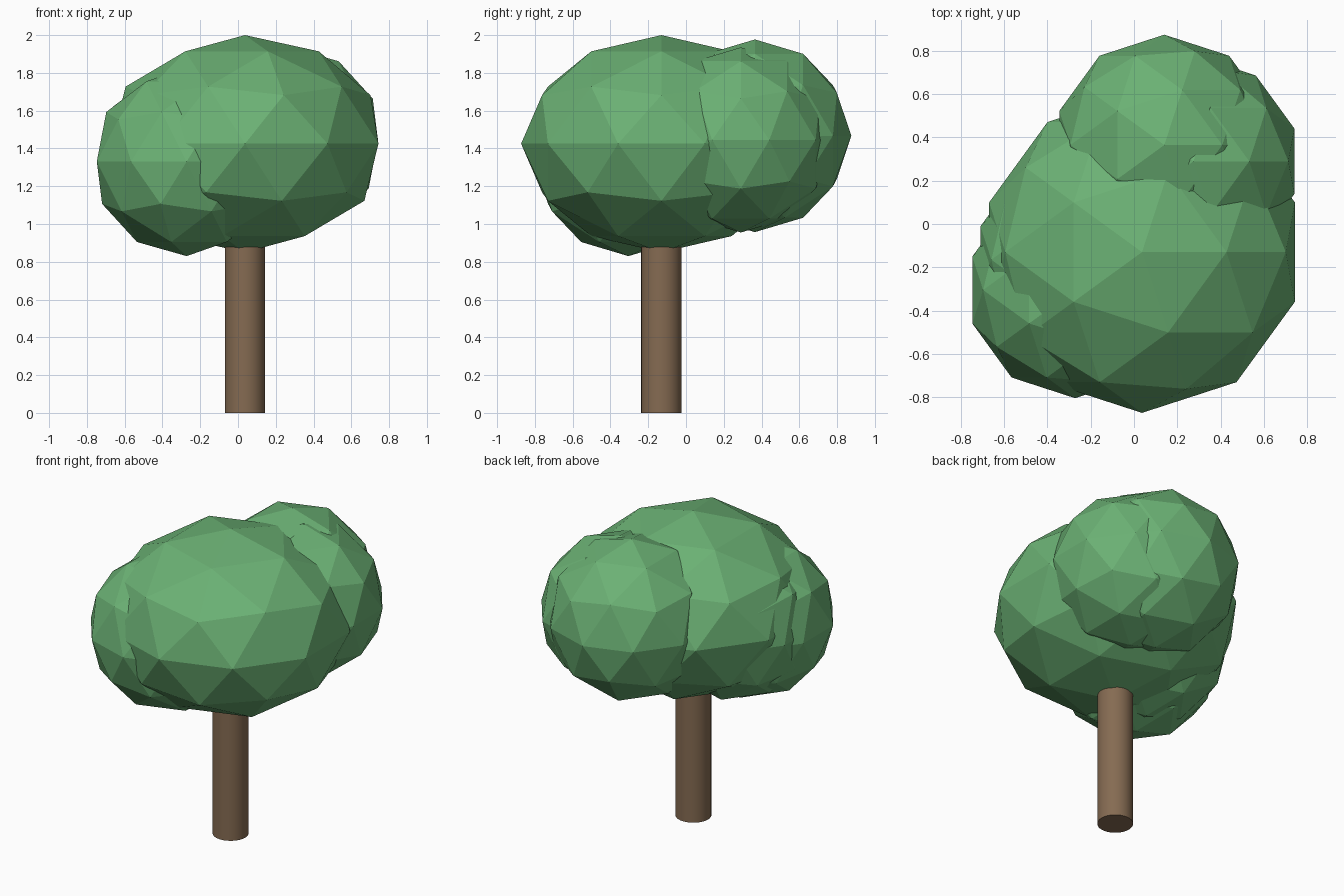
import bpy

if "Cube" in bpy.data.objects:
    bpy.data.objects.remove(bpy.data.objects["Cube"])


def material(name, color):
    m = bpy.data.materials.new(name)
    m.diffuse_color = (*color, 1)
    m.use_nodes = True
    m.node_tree.nodes["Principled BSDF"].inputs["Base Color"].default_value = m.diffuse_color
    return m


leaf_green = material("leaf green", (0.147, 0.440, 0.175))
bark_brown = material("bark brown", (0.235, 0.147, 0.084))


def leaf_clump(name, center, radii):
    """Faceted low-poly ball of leaves."""
    bpy.ops.mesh.primitive_ico_sphere_add(subdivisions=2, radius=1, location=center)
    o = bpy.context.object
    o.name = name
    o.scale = radii
    bpy.ops.object.transform_apply(location=False, rotation=False, scale=True)
    bpy.ops.object.shade_flat()
    o.data.materials.append(leaf_green)


# Crown: one wide, flattened main clump with smaller round ones at its sides
leaf_clump("main_crown", (0.037, -0.13, 1.425), (0.743, 0.743, 0.575))
leaf_clump("front_left_clump", (-0.272, -0.305, 1.33), (0.5, 0.5, 0.5))
leaf_clump("left_clump", (-0.234, -0.165, 1.36), (0.5, 0.5, 0.5))
leaf_clump("back_clump", (0.14, 0.365, 1.467), (0.51, 0.51, 0.51))
leaf_clump("back_right_clump", (0.275, 0.29, 1.445), (0.49, 0.49, 0.49))

# Trunk: smooth round post reaching up into the crown
bpy.ops.mesh.primitive_cylinder_add(vertices=32, radius=0.107, depth=1.0,
                                    location=(0.037, -0.13, 0.5))
trunk = bpy.context.object
trunk.name = "trunk"
trunk.data.materials.append(bark_brown)
bpy.ops.object.shade_smooth_by_angle()
